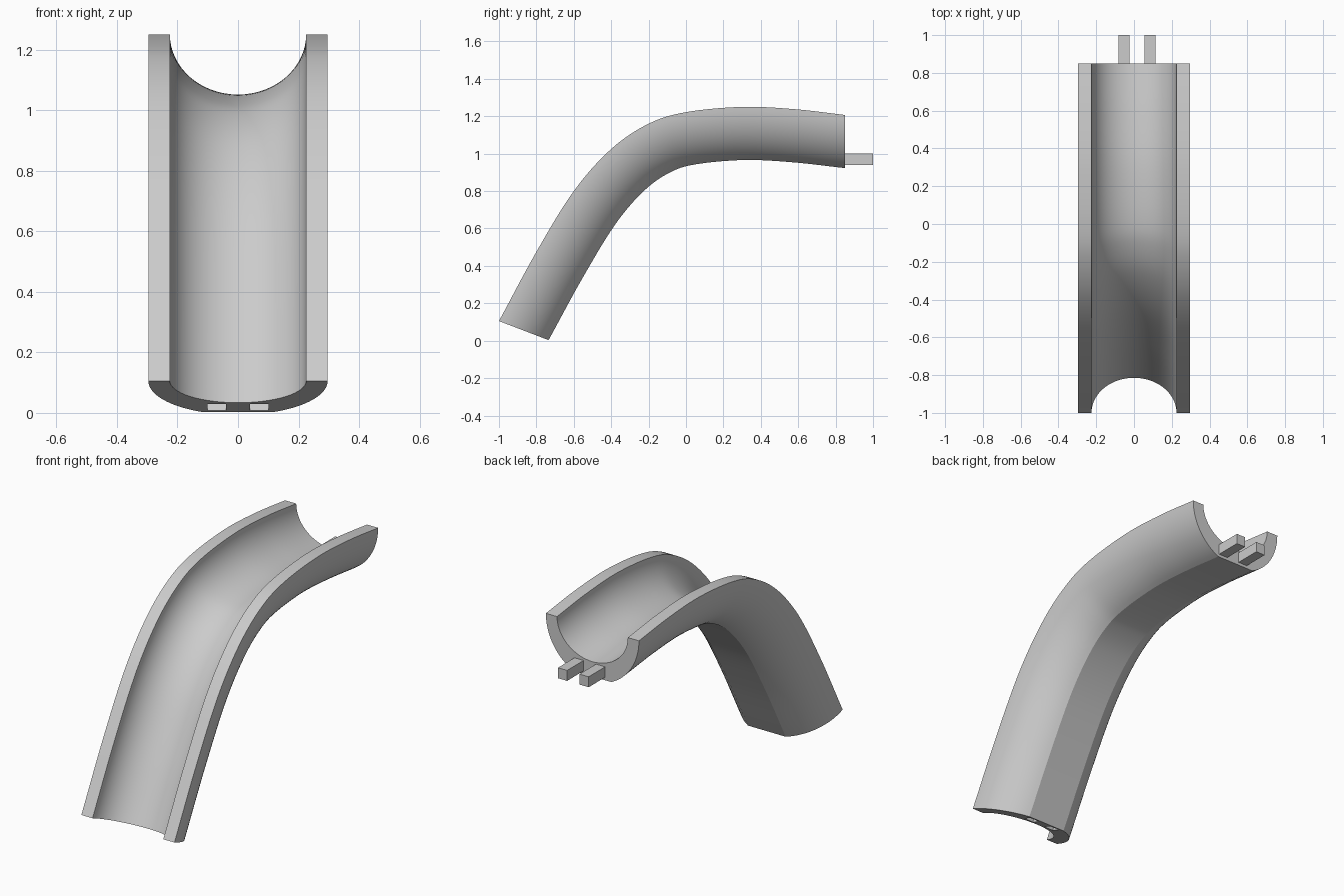
import bpy, bmesh, math
from mathutils import Vector

cube = bpy.data.objects.get("Cube")
if cube:
    bpy.data.objects.remove(cube)

grey = bpy.data.materials.new("light grey")
grey.use_nodes = True
grey.diffuse_color = (0.6, 0.6, 0.6, 1)
grey.node_tree.nodes["Principled BSDF"].inputs["Base Color"].default_value = (0.6, 0.6, 0.6, 1)


def make_object(name, bm):
    bmesh.ops.recalc_face_normals(bm, faces=bm.faces)
    mesh = bpy.data.meshes.new(name)
    bm.to_mesh(mesh)
    bm.free()
    mesh.materials.append(grey)
    obj = bpy.data.objects.new(name, mesh)
    bpy.context.collection.objects.link(obj)
    return obj


def box(name, center, size, tilt=0):
    bm = bmesh.new()
    bmesh.ops.create_cube(bm, size=1)
    for v in bm.verts:
        v.co = Vector(v.co[i] * size[i] for i in range(3))
    obj = make_object(name, bm)
    obj.location = center
    obj.rotation_euler.x = tilt
    return obj


def arc(half_width, depth, start, count):
    """Points (x, depth) of a lower half ellipse, leaving out an angle at its bottom."""
    angles = [start * i / count for i in range(count + 1)]
    side = [(half_width * math.cos(a), depth * math.sin(a)) for a in angles]
    return side + [(-x, d) for x, d in reversed(side)]


# Cross-section: open channel with a flattened underside
DEPTH = 0.284
cut = math.acos(0.12 / 0.296)
outer = arc(0.296, DEPTH / math.sin(cut), cut, 16)
inner = arc(0.225, 0.199, math.pi / 2, 16)
del inner[17]
section = outer + inner[::-1]

# Rim path: y, z and tilt of the section in degrees
stations = [Vector(p) for p in (
    (-1, 0.105, 69), (-0.8, 0.475, 63), (-0.6, 0.8, 56), (-0.4, 1.025, 45),
    (-0.2, 1.16, 27), (0, 1.222, 12), (0.3, 1.25, 0), (0.58, 1.238, -3), (0.85, 1.207, 0))]


def smooth_path(pts, steps):
    ext = [2 * pts[0] - pts[1]] + pts + [2 * pts[-1] - pts[-2]]
    for i in range(1, len(ext) - 2):
        a, b, c, d = ext[i - 1:i + 3]
        for t in (s / steps for s in range(steps)):
            yield 0.5 * (2 * b + (c - a) * t + (2 * a - 5 * b + 4 * c - d) * t ** 2
                         + (3 * b - a - 3 * c + d) * t ** 3)
    yield pts[-1]


# Channel body
bm = bmesh.new()
rings = []
for y, z, tilt in smooth_path(stations, 8):
    a = math.radians(tilt)
    rings.append([bm.verts.new((x, y + d * math.sin(a), z - d * math.cos(a))) for x, d in section])
n = len(section)
for r, s in zip(rings, rings[1:]):
    for i in range(n):
        j = (i + 1) % n
        bm.faces.new((r[i], r[j], s[j], s[i]))
bm.faces.new(rings[0])
bm.faces.new(rings[-1])
channel = make_object("channel", bm)

# Sockets in the lower end
tilt = math.radians(69)
down = Vector((0, math.sin(tilt), -math.cos(tilt)))
end = Vector((0, -1, 0.105)) + down * 0.241
for side, name in ((-1, "right"), (1, "left")):
    cutter = box(name + "_socket_cutter", end + Vector((side * 0.07, 0, 0)), (0.06, 0.056, 0.16), tilt - math.pi / 2)
    cutter.hide_render = True
    cutter.hide_set(True)
    mod = channel.modifiers.new(name + "_socket", "BOOLEAN")
    mod.operation = "DIFFERENCE"
    mod.solver = "EXACT"
    mod.object = cutter
bpy.context.view_layer.objects.active = channel
channel.select_set(True)
for mod in list(channel.modifiers):
    bpy.ops.object.modifier_apply(modifier=mod.name)
for obj in [o for o in bpy.data.objects if o.name.endswith("_cutter")]:
    bpy.data.objects.remove(obj)
bpy.ops.object.shade_smooth_by_angle(angle=math.radians(25))

# Connector pegs on the upper end
for x, name in ((-0.052, "right_peg"), (0.085, "left_peg")):
    box(name, (x, 0.915, 0.97), (0.058, 0.17, 0.06))
